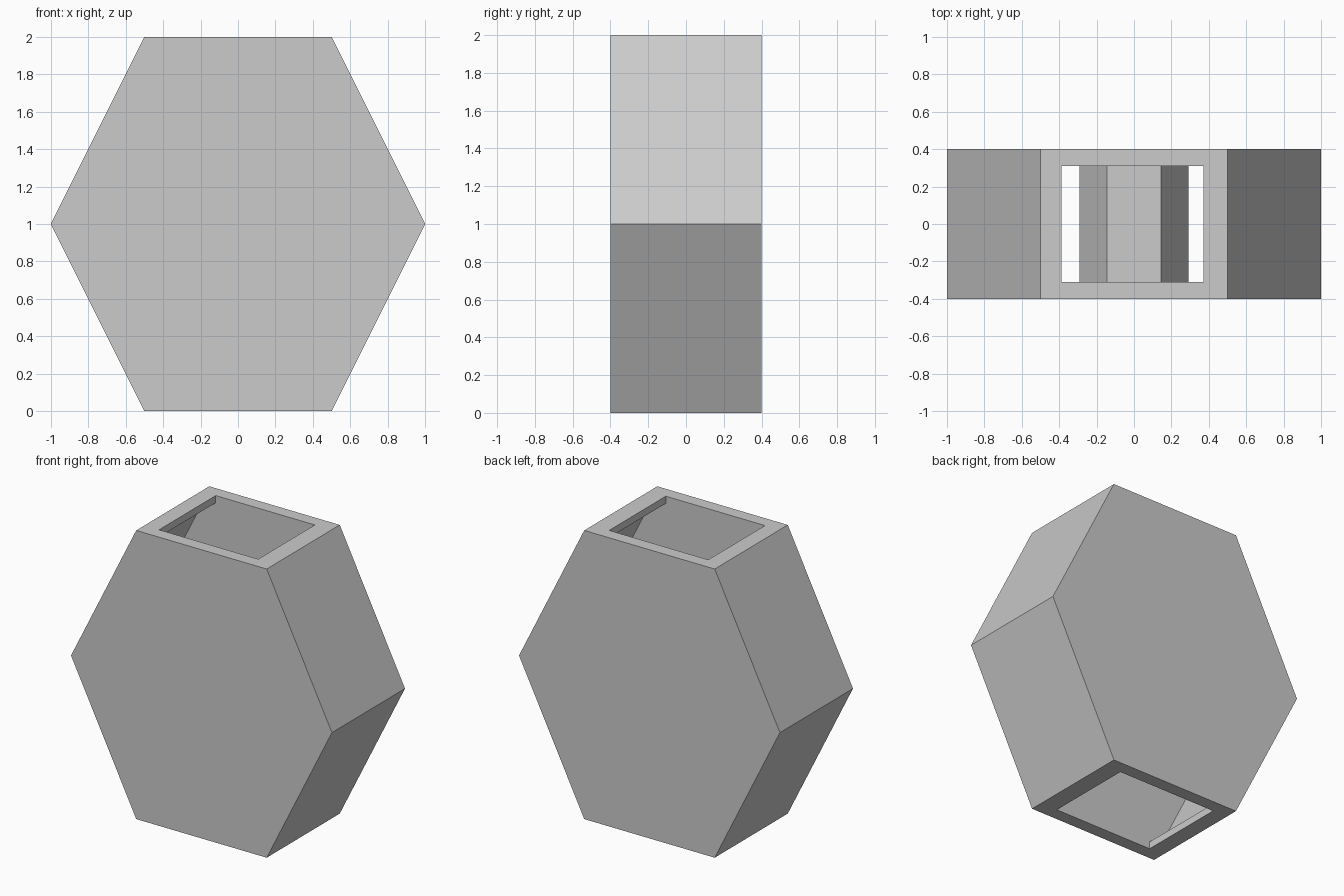
import bpy

if "Cube" in bpy.data.objects:
    bpy.data.objects.remove(bpy.data.objects["Cube"])


def prism(name, profile, y0, y1):
    """Extrude an xz profile from y0 to y1."""
    n = len(profile)
    verts = [(x, y, z) for y in (y0, y1) for x, z in profile]
    faces = [list(range(n)), list(range(2 * n - 1, n - 1, -1))]
    faces += [[i, i + n, (i + 1) % n + n, (i + 1) % n] for i in range(n)]
    mesh = bpy.data.meshes.new(name)
    mesh.from_pydata(verts, [], faces)
    # Consistent outward normals whichever way the profile runs
    import bmesh
    bm = bmesh.new()
    bm.from_mesh(mesh)
    bmesh.ops.recalc_face_normals(bm, faces=bm.faces)
    bm.to_mesh(mesh)
    bm.free()
    obj = bpy.data.objects.new(name, mesh)
    bpy.context.collection.objects.link(obj)
    return obj


def hexagon(s):
    pts = [(-0.5, -1), (0.5, -1), (1, 0), (0.5, 1), (-0.5, 1), (-1, 0)]
    return [(x * s, 1 + z * s) for x, z in pts]


PLATE, HALF = 0.31, 0.40   # inner and outer depth of the end plates
WALL = 0.95                # inner wall outline relative to the outer one

# Hexagonal front and back plates
prism("front_plate", hexagon(1), -HALF, -PLATE)
prism("back_plate", hexagon(1), PLATE, HALF)


# Bent side walls, with flanges that frame the top and bottom openings
def side_wall(name, side, lip):
    w = WALL
    outer = [(lip, 0), (0.5, 0), (1, 1), (0.5, 2), (lip, 2)]
    inner = [(lip, 1 + w), (0.5 * w, 1 + w), (w, 1), (0.5 * w, 1 - w), (lip, 1 - w)]
    prism(name, [(side * x, z) for x, z in outer + inner], -PLATE, PLATE)


side_wall("left_wall", -1, 0.388)
side_wall("right_wall", 1, 0.372)

# Small hexagonal core joining the plates
prism("core", hexagon(0.29), -PLATE, PLATE)
